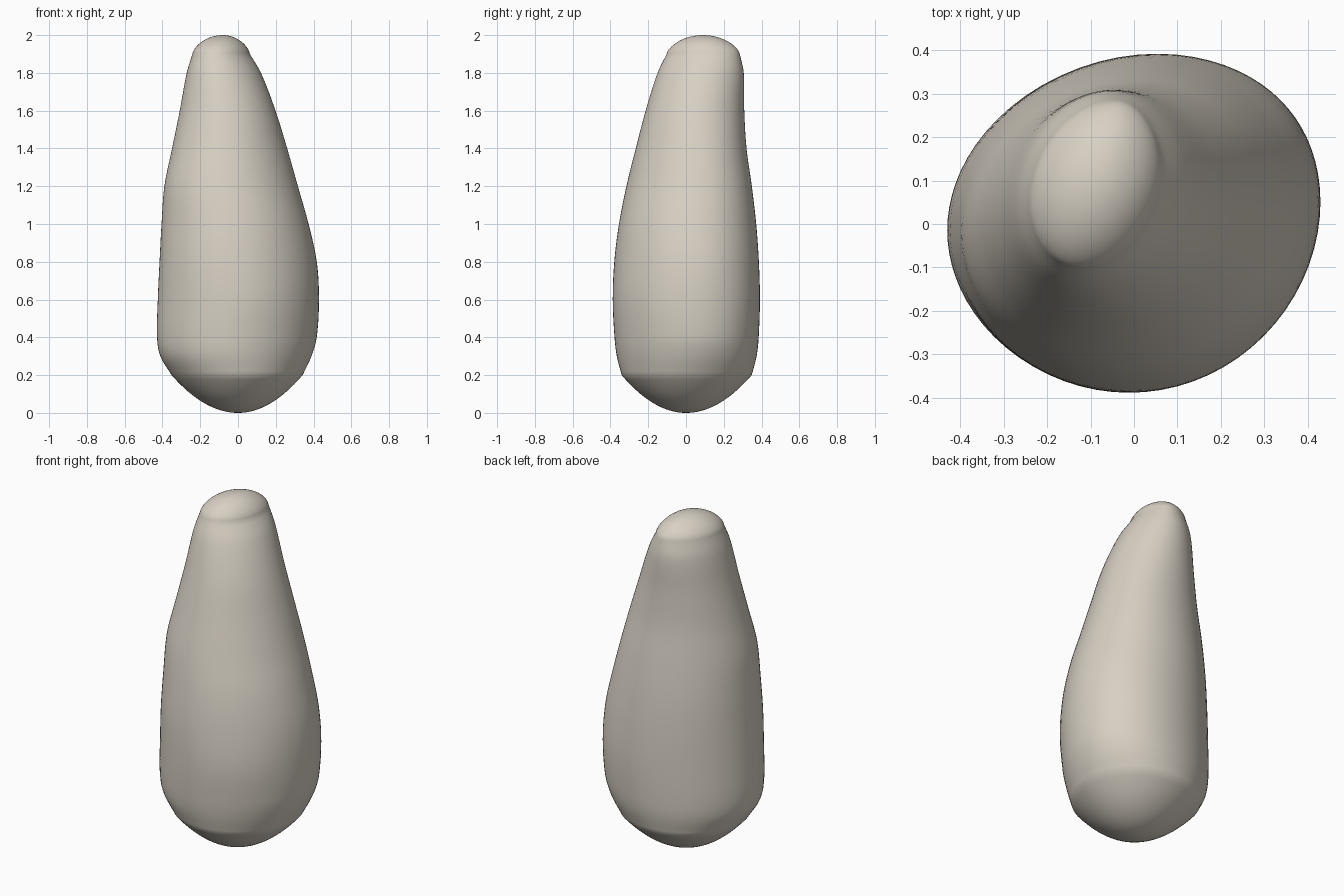
import bpy, bmesh, math

if "Cube" in bpy.data.objects:
    bpy.data.objects.remove(bpy.data.objects["Cube"])

# Main sections: height, then reach in eight directions, counter-clockwise from +x
SECTIONS = [
    (0.20, .345, .35, .35, .35, .355, .34, .345, .33),
    (0.30, .39, .40, .375, .38, .415, .39, .37, .36),
    (0.40, .415, .43, .383, .392, .43, .407, .38, .38),
    (0.60, .425, .444, .388, .392, .425, .408, .388, .395),
    (0.80, .415, .43, .383, .388, .415, .405, .38, .38),
    (1.00, .372, .395, .37, .378, .405, .39, .355, .345),
    (1.20, .315, .355, .347, .36, .39, .37, .315, .29),
    (1.40, .26, .307, .32, .335, .35, .32, .267, .233),
    (1.60, .20, .26, .31, .318, .31, .27, .215, .175),
    (1.80, .127, .217, .312, .30, .277, .22, .155, .09),
    (1.90, .075, .18, .298, .265, .255, .175, .115, .02),
]
TIP = (-.08, .09)
N = 72


def spline(a, b, c, d, ta, tb, tc, td, t):
    """Smooth interpolation between b and c for uneven heights."""
    m1 = (c - a) / (tc - ta)
    m2 = (d - b) / (td - tb)
    w = tc - tb
    s = (t - tb) / w
    return ((2*s**3 - 3*s*s + 1) * b + (s**3 - 2*s*s + s) * w * m1
            + (3*s*s - 2*s**3) * c + (s**3 - s*s) * w * m2)


def ring(z, reach, scale=1, centre=(0, 0)):
    """Closed rounded outline touching the eight reaches, shrunk about a centre."""
    co = []
    for k in range(4):
        f = (1 if k == 0 else 2) / 8 * (0.7 if k == 3 else 1)
        co.append((k,
                   f * sum(h * math.cos(k * i * math.pi / 4) for i, h in enumerate(reach)),
                   f * sum(h * math.sin(k * i * math.pi / 4) for i, h in enumerate(reach))))
    pts = []
    for j in range(N):
        t = 2 * math.pi * j / N
        h = sum(a * math.cos(k*t) + b * math.sin(k*t) for k, a, b in co)
        d = sum(k * (b * math.cos(k*t) - a * math.sin(k*t)) for k, a, b in co)
        x = h * math.cos(t) - d * math.sin(t)
        y = h * math.sin(t) + d * math.cos(t)
        pts.append((centre[0] + (x - centre[0]) * scale,
                    centre[1] + (y - centre[1]) * scale, z))
    return pts


rings = []
last = len(SECTIONS) - 1

# Rounded foot below the first section
for i in range(1, 16):
    s = i / 16
    rings.append(ring(SECTIONS[0][0] * s * s, SECTIONS[0][1:], s))

# Tapering body through the sections
for i in range(last):
    b, c = SECTIONS[i], SECTIONS[i + 1]
    a = SECTIONS[i - 1] if i else tuple(2*p - q for p, q in zip(b, c))
    d = SECTIONS[i + 2] if i + 2 <= last else tuple(2*q - p for p, q in zip(b, c))
    for s in range(5):
        z = b[0] + (c[0] - b[0]) * s / 5
        rings.append(ring(z, [spline(a[k], b[k], c[k], d[k], a[0], b[0], c[0], d[0], z)
                              for k in range(1, 9)]))

# Domed tip above the last section
for i in range(16):
    t = math.sin(i / 16 * math.pi / 2)
    rings.append(ring(SECTIONS[last][0] + 0.1 * t, SECTIONS[last][1:],
                      (1 - t ** 1.5) ** 0.5, TIP))

# Skin the rings and close both ends
bm = bmesh.new()
loops = [[bm.verts.new(p) for p in r] for r in rings]
for lo, hi in zip(loops, loops[1:]):
    for j in range(N):
        k = (j + 1) % N
        bm.faces.new((lo[j], lo[k], hi[k], hi[j]))
foot = bm.verts.new((0, 0, 0))
top = bm.verts.new((TIP[0], TIP[1], 2))
for j in range(N):
    k = (j + 1) % N
    bm.faces.new((foot, loops[0][k], loops[0][j]))
    bm.faces.new((top, loops[-1][j], loops[-1][k]))
bmesh.ops.recalc_face_normals(bm, faces=bm.faces)
for f in bm.faces:
    f.smooth = True

mesh = bpy.data.meshes.new("standing_stone")
bm.to_mesh(mesh)
bm.free()
stone = bpy.data.objects.new("standing_stone", mesh)
bpy.context.collection.objects.link(stone)

mat = bpy.data.materials.new("warm pale stone")
mat.diffuse_color = (0.68, 0.63, 0.55, 1)
mat.use_nodes = True
mat.node_tree.nodes["Principled BSDF"].inputs["Base Color"].default_value = mat.diffuse_color
mesh.materials.append(mat)
